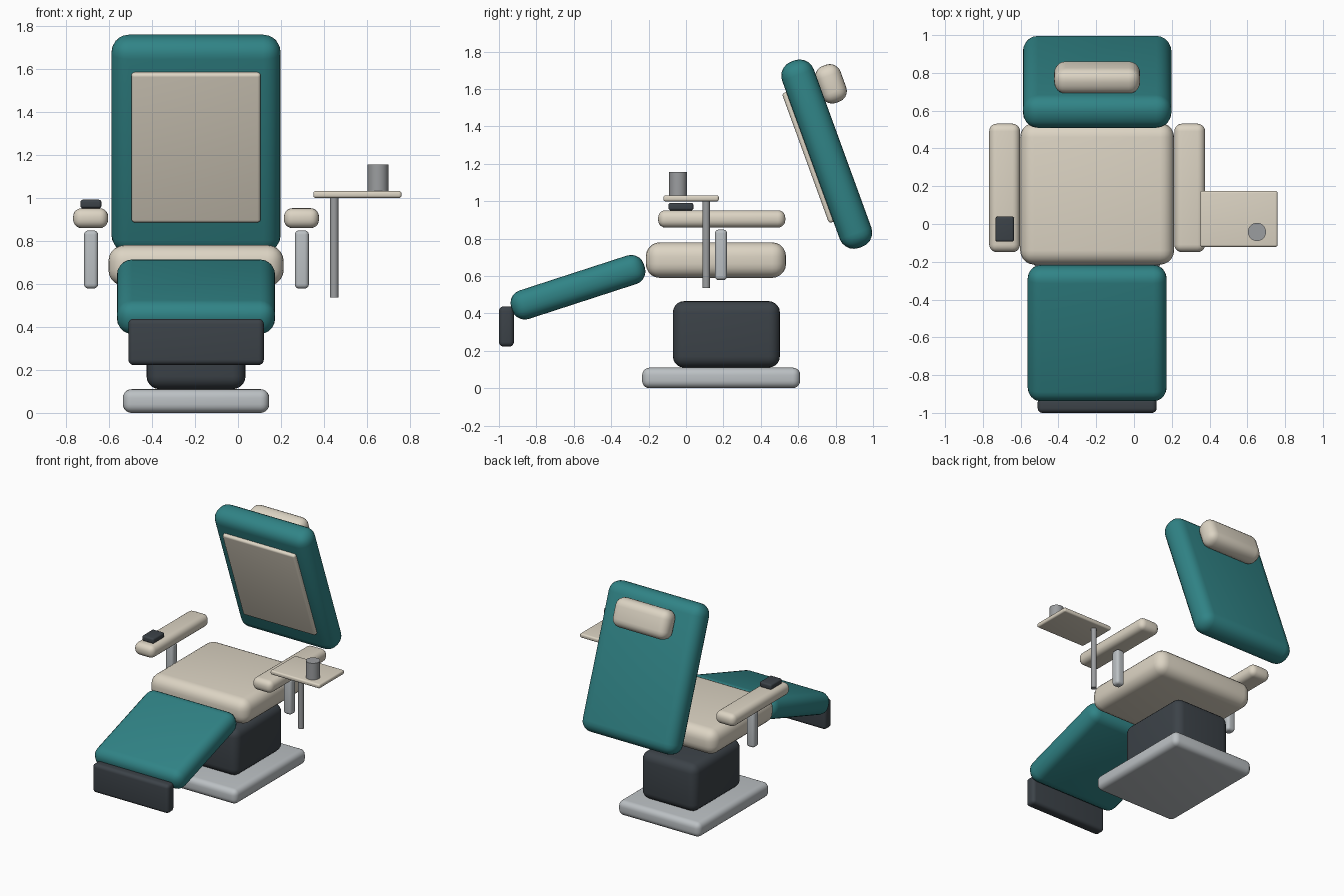
import bpy, bmesh
from math import radians
from mathutils import Matrix, Vector

if "Cube" in bpy.data.objects:
    bpy.data.objects.remove(bpy.data.objects["Cube"])


def material(name, rgb):
    m = bpy.data.materials.new(name)
    m.diffuse_color = (*rgb, 1)
    m.use_nodes = True
    m.node_tree.nodes["Principled BSDF"].inputs["Base Color"].default_value = m.diffuse_color
    return m


TEAL = material("teal", (0.03, 0.23, 0.24))
CREAM = material("cream", (0.72, 0.66, 0.55))
DARK = material("charcoal", (0.045, 0.055, 0.065))
STEEL = material("steel", (0.5, 0.53, 0.55))
METAL = material("dull_metal", (0.33, 0.34, 0.35))

CX = -0.195  # chair's own mirror plane


def finish(name, bm, loc, mat, tilt=0):
    me = bpy.data.meshes.new(name)
    bm.to_mesh(me)
    bm.free()
    ob = bpy.data.objects.new(name, me)
    bpy.context.collection.objects.link(ob)
    ob.location = loc
    ob.rotation_euler.x = radians(tilt)
    me.materials.append(mat)
    bpy.ops.object.select_all(action='DESELECT')
    ob.select_set(True)
    bpy.context.view_layer.objects.active = ob
    bpy.ops.object.shade_smooth_by_angle(angle=radians(35))
    return ob


def pad(name, loc, size, r, mat, tilt=0, segments=5):
    """Box with rounded edges."""
    bm = bmesh.new()
    bmesh.ops.create_cube(bm, size=1, matrix=Matrix.Diagonal((*size, 1)))
    bmesh.ops.bevel(bm, geom=bm.edges[:], offset=r, segments=segments,
                    profile=0.5, affect='EDGES')
    return finish(name, bm, loc, mat, tilt)


def cylinder(name, loc, r, h, mat):
    bm = bmesh.new()
    bmesh.ops.create_cone(bm, cap_ends=True, segments=32,
                          radius1=r, radius2=r, depth=h)
    return finish(name, bm, loc, mat)


# Base and pedestal
pad("base_plate", (CX, 0.188, 0.055), (0.68, 0.845, 0.11), 0.04, STEEL)
pad("pedestal", (CX, 0.216, 0.288), (0.46, 0.572, 0.355), 0.06, DARK)

# Seat
pad("seat", (CX, 0.16, 0.685), (0.815, 0.75, 0.19), 0.075, CREAM)

# Leg rest and foot plate
pad("leg_rest", (CX, -0.5775, 0.54), (0.735, 0.745, 0.16), 0.07, TEAL, 18)
pad("foot_plate", (CX, -0.96, 0.33), (0.63, 0.08, 0.215), 0.025, DARK)

# Backrest with front panel placed in its tilted frame
TILT = 20
back = Vector((CX, 0.7525, 1.2515))
pad("backrest", back, (0.786, 0.18, 1.06), 0.08, TEAL, TILT)
offset = Matrix.Rotation(radians(TILT), 3, 'X') @ Vector((0, -0.09, 0.017))
pad("backrest_panel", back + offset, (0.6, 0.05, 0.738), 0.015, CREAM, TILT)

# Headrest
pad("headrest", (CX, 0.7755, 1.6275), (0.455, 0.14, 0.21), 0.06, CREAM, TILT)

# Armrests and their posts
for side, s in (("left", -1), ("right", 1)):
    x = CX + s * 0.49
    pad(f"{side}_armrest", (x, 0.191, 0.905), (0.163, 0.68, 0.093), 0.04, CREAM)
    pad(f"{side}_armrest_post", (x + 0.002, 0.187, 0.713),
        (0.065, 0.065, 0.27), 0.02, STEEL)

# Hand control on the left armrest
pad("hand_control", (CX - 0.489, -0.027, 0.971), (0.098, 0.133, 0.04), 0.012, DARK)

# Side tray with pole and cup
pad("tray", (0.555, 0.027, 1.015), (0.41, 0.297, 0.032), 0.012, CREAM)
cylinder("tray_pole", (0.447, 0.108, 0.77), 0.02, 0.466, METAL)
cylinder("cup", (0.651, -0.042, 1.092), 0.048, 0.126, METAL)
